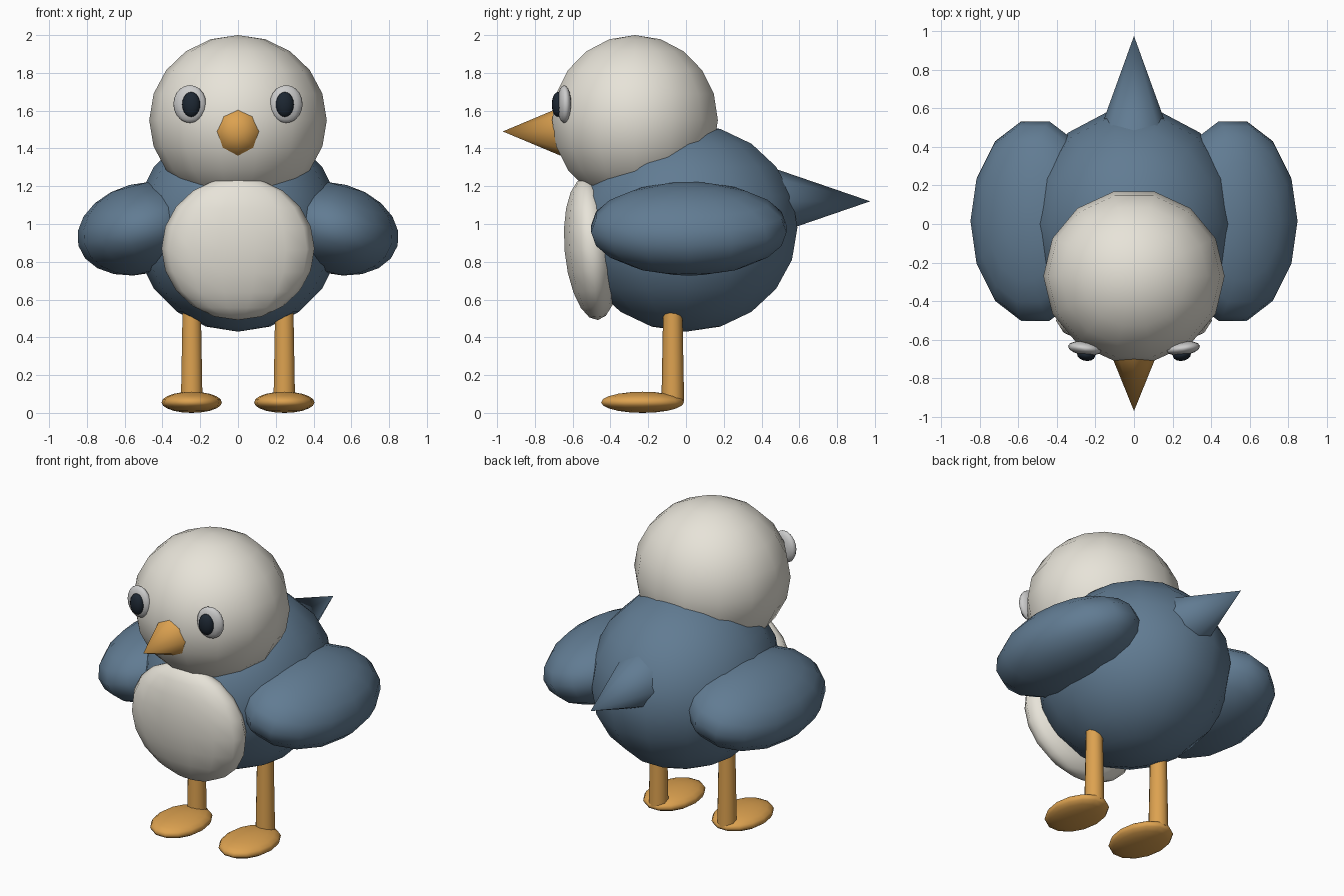
import bpy
from math import radians, pi
from mathutils import Matrix, Vector

if "Cube" in bpy.data.objects:
    bpy.data.objects.remove(bpy.data.objects["Cube"])


def material(name, rgb):
    m = bpy.data.materials.new(name)
    m.diffuse_color = (*rgb, 1)
    m.use_nodes = True
    m.node_tree.nodes["Principled BSDF"].inputs["Base Color"].default_value = m.diffuse_color
    return m


BLUE = material("blue_feather", (0.12, 0.20, 0.29))
CREAM = material("cream_feather", (0.80, 0.77, 0.69))
ORANGE = material("orange", (0.72, 0.36, 0.08))
WHITE = material("eye_white", (0.72, 0.72, 0.72))
DARK = material("pupil_dark", (0.012, 0.02, 0.032))


def finish(name, mat, angle):
    ob = bpy.context.object
    ob.name = ob.data.name = name
    ob.data.materials.append(mat)
    bpy.ops.object.shade_smooth_by_angle(angle=radians(angle))
    return ob


def ball(name, loc, radii, mat, rot=(0, 0, 0), seg=14, rings=10):
    """Ellipsoid with its poles on z and a vertex column on +x."""
    bpy.ops.mesh.primitive_uv_sphere_add(segments=seg, ring_count=rings, radius=1,
                                         location=loc, rotation=rot)
    ob = finish(name, mat, 60)
    ob.data.transform(Matrix.Diagonal((*radii, 1)) @ Matrix.Rotation(pi / 2, 4, 'Z'))
    return ob


def spike(name, base_y, tip_y, z, rx, rz, mat, sides, angle):
    """Cone lying along y, from its base to its tip."""
    length = abs(tip_y - base_y)
    turn = pi / 2 if tip_y < base_y else -pi / 2
    bpy.ops.mesh.primitive_cone_add(vertices=sides, radius1=1, radius2=0, depth=length,
                                    location=(0, (base_y + tip_y) / 2, z))
    ob = finish(name, mat, angle)
    ob.data.transform(Matrix.Diagonal((rx, 1, rz, 1)) @ Matrix.Rotation(turn, 4, 'X'))
    return ob


# Body, belly patch and head
ball("body", (0, 0, 0.98), (0.55, 0.605, 0.55), BLUE)
ball("belly", (0, -0.50, 0.87), (0.405, 0.147, 0.38), CREAM, (radians(5), 0, 0))
ball("head", (0, -0.27, 1.55), (0.47, 0.45, 0.45), CREAM)

# Beak and tail
spike("beak", -0.60, -0.97, 1.49, 0.15, 0.155, ORANGE, 8, 30)
spike("tail", 0.45, 0.975, 1.12, 0.19, 0.18, BLUE, 8, 50)

# Paired parts
for side, s in (("right", 1), ("left", -1)):
    ball(f"{side}_wing", (s * 0.512, 0.015, 0.975), (0.345, 0.53, 0.24), BLUE,
         (0, s * radians(15), 0))
    ball(f"{side}_eye", (s * 0.255, -0.645, 1.635), (0.088, 0.036, 0.10), WHITE,
         (0, 0, s * radians(8)))
    ball(f"{side}_pupil", (s * 0.248, -0.678, 1.633), (0.048, 0.032, 0.066), DARK,
         (0, 0, s * radians(8)))
    bpy.ops.mesh.primitive_cone_add(vertices=10, radius1=0.06, radius2=0.05, depth=0.54,
                                    location=(s * 0.245, -0.07, 0.33))
    finish(f"{side}_leg", ORANGE, 50)
    ball(f"{side}_foot", (s * 0.245, -0.23, 0.056), (0.16, 0.225, 0.056), ORANGE)
